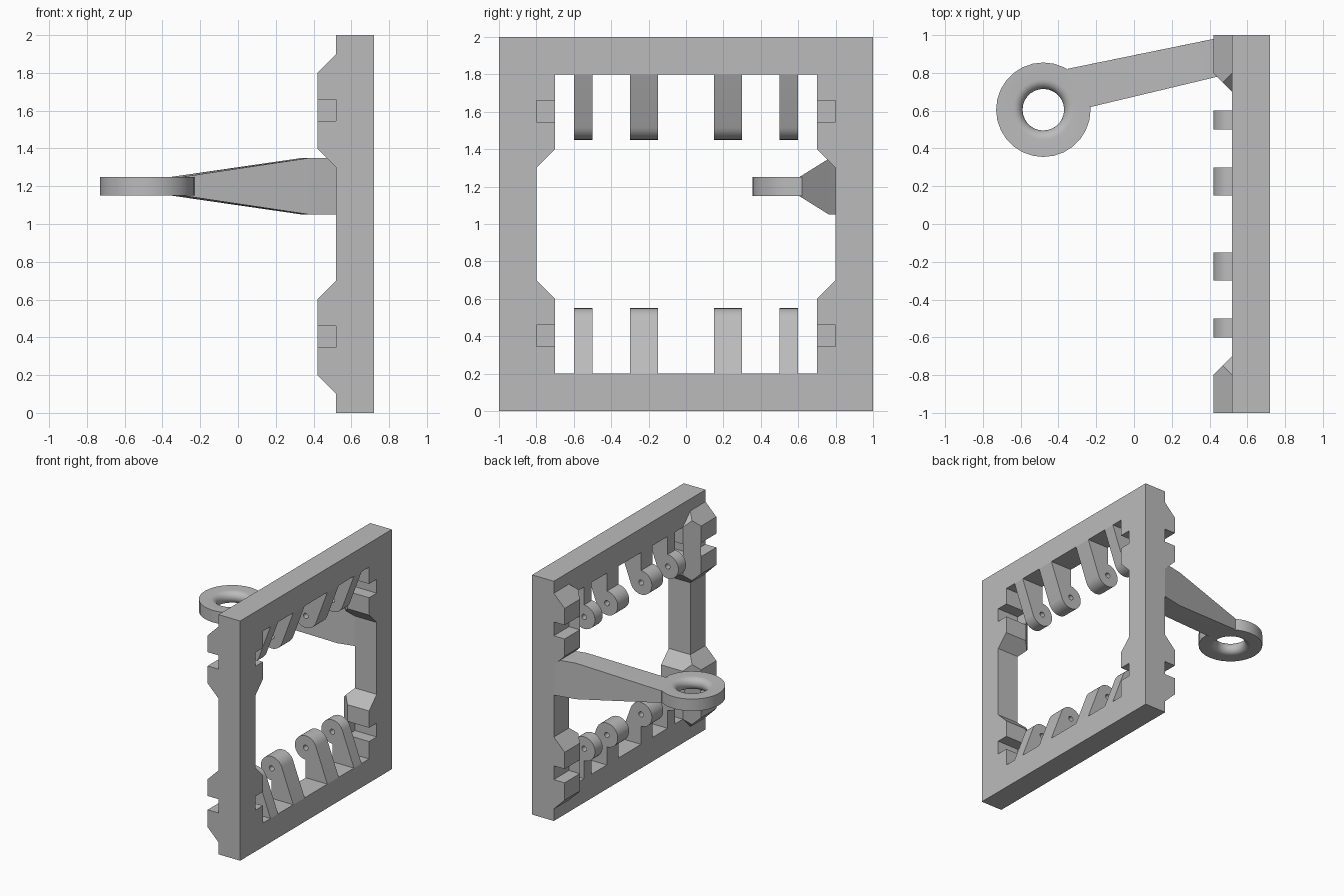
import bpy, bmesh, math
from mathutils import Vector

if "Cube" in bpy.data.objects:
    bpy.data.objects.remove(bpy.data.objects["Cube"])

grey = bpy.data.materials.new("plain grey")
grey.use_nodes = True
grey.diffuse_color = (0.5, 0.5, 0.5, 1)
grey.node_tree.nodes["Principled BSDF"].inputs["Base Color"].default_value = (0.5, 0.5, 0.5, 1)


def finish(name, bm, smooth=False):
    bmesh.ops.recalc_face_normals(bm, faces=bm.faces)
    mesh = bpy.data.meshes.new(name)
    bm.to_mesh(mesh)
    bm.free()
    mesh.materials.append(grey)
    ob = bpy.data.objects.new(name, mesh)
    bpy.context.scene.collection.objects.link(ob)
    if smooth:
        bpy.ops.object.select_all(action='DESELECT')
        ob.select_set(True)
        bpy.context.view_layer.objects.active = ob
        bpy.ops.object.shade_smooth_by_angle(angle=math.radians(30))
    return ob


def prism(name, loops, place, offset, smooth=False):
    """Fill an outline with holes and extrude it."""
    bm = bmesh.new()
    for loop in loops:
        vs = [bm.verts.new(place(a, b)) for a, b in loop]
        for i, v in enumerate(vs):
            bm.edges.new((vs[i - 1], v))
    bmesh.ops.triangle_fill(bm, edges=bm.edges[:], use_beauty=True)
    ext = bmesh.ops.extrude_face_region(bm, geom=bm.faces[:])
    moved = [g for g in ext["geom"] if isinstance(g, bmesh.types.BMVert)]
    bmesh.ops.translate(bm, verts=moved, vec=offset)
    return finish(name, bm, smooth)


def hull(name, points):
    bm = bmesh.new()
    for p in points:
        bm.verts.new(p)
    bmesh.ops.convex_hull(bm, input=bm.verts[:])
    bmesh.ops.dissolve_limit(bm, angle_limit=0.01, verts=bm.verts[:], edges=bm.edges[:])
    return finish(name, bm)


def box(name, lo, hi):
    return hull(name, [(x, y, z) for x in (lo[0], hi[0]) for y in (lo[1], hi[1]) for z in (lo[2], hi[2])])


def arc(cx, cz, r, start, end, n):
    return [(cx + r * math.cos(math.radians(start + (end - start) * i / n)),
             cz + r * math.sin(math.radians(start + (end - start) * i / n))) for i in range(n + 1)]


BACK, FACE, FRONT = 0.42, 0.52, 0.72
SLOTS = ((0.345, 0.46), (1.545, 1.66))

# Square frame with a stepped opening and strap notches
side = [(0.7, 0.2)]
for i, (lo, hi) in enumerate(SLOTS):
    if i:
        side += [(0.8, 1.3), (0.7, 1.4)]
    side += [(0.7, lo), (0.8, lo), (0.8, hi), (0.7, hi)]
    if not i:
        side += [(0.7, 0.6), (0.8, 0.7)]
side.append((0.7, 1.8))
opening = side + [(-y, z) for y, z in reversed(side)]
prism("frame", [[(-1, 0), (1, 0), (1, 2), (-1, 2)], opening],
      lambda y, z: (FACE, y, z), (FRONT - FACE, 0, 0))

# Chamfered corner blocks with a slot cut from the outer edge
for s, side_name in ((1, "back"), (-1, "front")):
    for mid, (lo, hi), level in ((0.4, SLOTS[0], "lower"), (1.6, SLOTS[1], "upper")):
        pts = []
        for t in (-1, 1):
            pts += [(FACE, s, mid + t * 0.3), (FACE, s * 0.8, mid + t * 0.3),
                    (FACE, s * 0.7, mid + t * 0.2), (0.47, s * 0.75, mid + t * 0.25),
                    (BACK, s * 0.8, mid + t * 0.2), (BACK, s, mid + t * 0.2)]
        block = hull(f"{level}_{side_name}_block", pts)
        cutter = box(f"{level}_{side_name}_slot_cutter", (0.3, s * 0.8, lo), (0.6, s * 1.1, hi))
        cutter.hide_render = True
        cutter.hide_viewport = True
        mod = block.modifiers.new("slot", 'BOOLEAN')
        mod.operation = 'DIFFERENCE'
        mod.solver = 'EXACT'
        mod.object = cutter

# Hinge lugs: leaning arms with a round, drilled end
lug = [(FACE, 0.2), (FRONT, 0.2)] + arc(FACE, 0.45, 0.1, 20.5, 270, 24)
pin_hole = arc(FACE, 0.45, 0.022, 0, 360, 16)[:-1]
for i, (y0, y1) in enumerate(((-0.6, -0.5), (-0.3, -0.15), (0.15, 0.3), (0.5, 0.6))):
    for level, flip in (("lower", False), ("upper", True)):
        prism(f"{level}_lug_{i + 1}", [lug, pin_hole],
              lambda x, z: (x, y0, 2 - z if flip else z), (0, y1 - y0, 0), True)

# Tapered arm reaching out from the frame
sections = (((-0.29, 0.605), (-0.35, 0.822), 0.05),
            ((0.38, 0.765), (0.34, 0.963), 0.15),
            ((FACE, 0.8), (FACE, 1.0), 0.15))
hull("arm", [(x, y, 1.2 + t * h) for a, b, h in sections for x, y in (a, b) for t in (-1, 1)])

# Ring with a rounded inner edge
profile = [(0.25, -0.05), (0.25, 0.05)] + arc(0.16, 0, 0.05, 90, 270, 12)
bm = bmesh.new()
vs = [bm.verts.new((r, 0, z)) for r, z in profile]
edges = [bm.edges.new((vs[i - 1], v)) for i, v in enumerate(vs)]
bmesh.ops.spin(bm, geom=vs + edges, cent=(0, 0, 0), axis=(0, 0, 1),
               angle=math.tau, steps=28, use_merge=True)
bmesh.ops.remove_doubles(bm, verts=bm.verts[:], dist=1e-4)
bmesh.ops.translate(bm, verts=bm.verts[:], vec=Vector((-0.48, 0.605, 1.2)))
finish("ring", bm, True)
